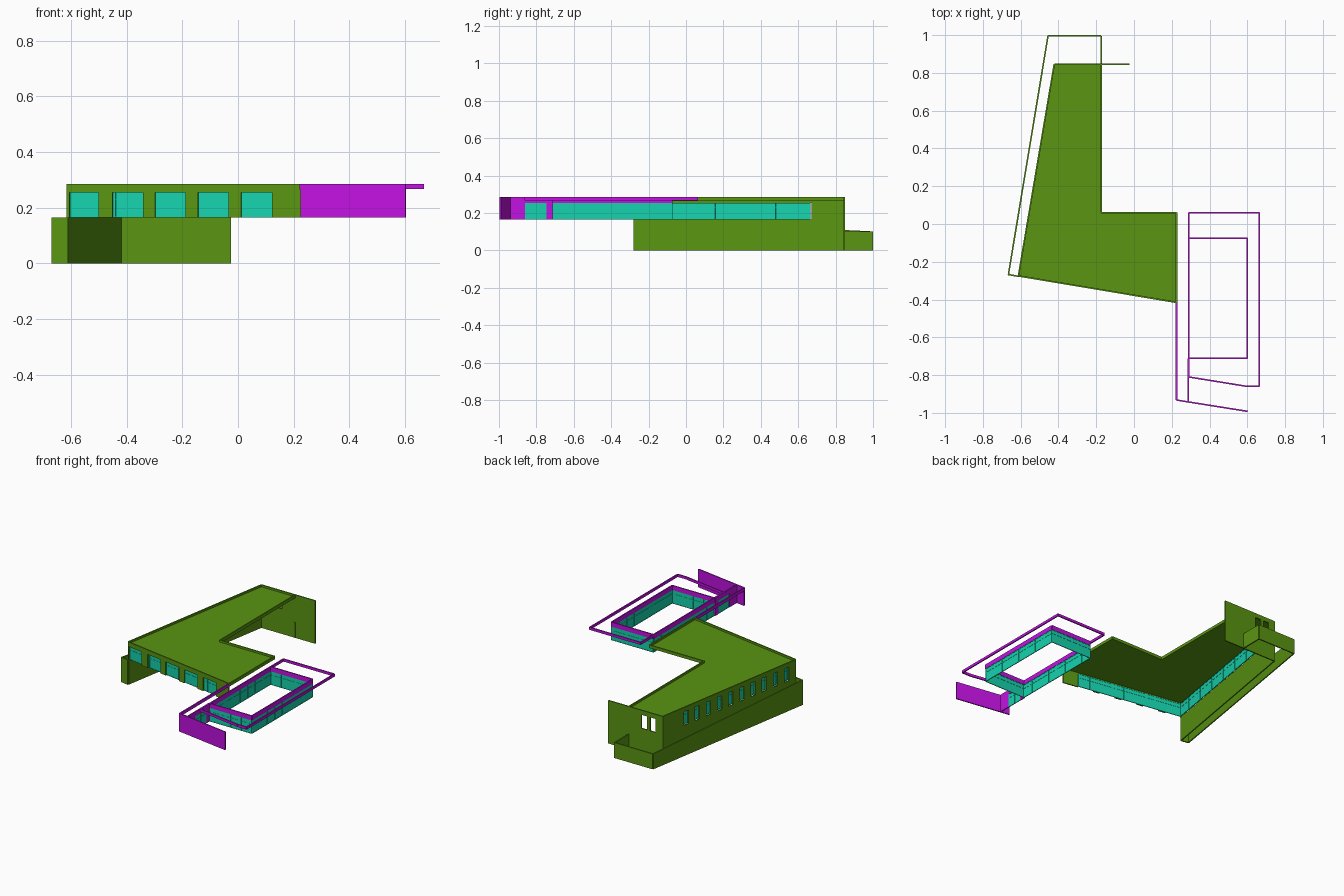
import bpy, bmesh
from mathutils import Vector

if "Cube" in bpy.data.objects:
    bpy.data.objects.remove(bpy.data.objects["Cube"])


def material(name, rgb):
    m = bpy.data.materials.new(name)
    m.diffuse_color = (*rgb, 1)
    m.use_nodes = True
    m.node_tree.nodes["Principled BSDF"].inputs["Base Color"].default_value = m.diffuse_color
    return m


GREEN = material("green", (0.10, 0.30, 0.006))
PURPLE = material("purple", (0.54, 0.006, 0.75))
TEAL = material("teal", (0.008, 0.65, 0.42))


def finish(name, bm, mat):
    bmesh.ops.recalc_face_normals(bm, faces=bm.faces)
    me = bpy.data.meshes.new(name)
    bm.to_mesh(me)
    bm.free()
    ob = bpy.data.objects.new(name, me)
    bpy.context.collection.objects.link(ob)
    me.materials.append(mat)
    return ob


def prism(bm, pts, z0, z1):
    """Extrude a plan polygon; z1 may be a list with one height per corner."""
    n = len(pts)
    tops = z1 if isinstance(z1, (list, tuple)) else [z1] * n
    lo = [bm.verts.new((p[0], p[1], z0)) for p in pts]
    hi = [bm.verts.new((p[0], p[1], h)) for p, h in zip(pts, tops)]
    bm.faces.new(lo[::-1])
    bm.faces.new(hi)
    for i in range(n):
        j = (i + 1) % n
        bm.faces.new((lo[i], lo[j], hi[j], hi[i]))


def strip(bm, p, q, z0, z1, t=0.008, s0=0, s1=None, z1_end=None):
    """Straight wall piece along p-q, between distances s0 and s1."""
    p, q = Vector(p), Vector(q)
    d = (q - p).normalized()
    n = Vector((-d.y, d.x)) * t / 2
    a, b = p + d * s0, (q if s1 is None else p + d * s1)
    e = z1 if z1_end is None else z1_end
    prism(bm, [a + n, a - n, b - n, b + n], z0, [z1, z1, e, e])


def wall(name, p, q, z0, z1, mat, holes=(), hz=(0.165, 0.255), t=0.008):
    """Wall with rectangular openings given as distance ranges."""
    bm = bmesh.new()
    if holes:
        strip(bm, p, q, hz[1], z1, t)
        if hz[0] > z0:
            strip(bm, p, q, z0, hz[0], t)
        at = 0
        for a, b in holes:
            strip(bm, p, q, *hz, t, at, a)
            at = b
        strip(bm, p, q, *hz, t, at)
    else:
        strip(bm, p, q, z0, z1, t)
    return finish(name, bm, mat)


def run(name, pts, z0, z1, mat, closed=False, t=0.008):
    bm = bmesh.new()
    for a, b in zip(pts, pts[1:] + (pts[:1] if closed else [])):
        strip(bm, a, b, z0, z1, t)
    return finish(name, bm, mat)


def glazing(name, p, q, step=0.08, z0=0.165, z1=0.255):
    """Thin glass band with a grid of mullions and rails."""
    bm = bmesh.new()
    strip(bm, p, q, z0, z1, 0.002)
    length = (Vector(q) - Vector(p)).length
    n = max(1, round(length / step))
    for i in range(n + 1):
        s = (length - 0.003) * i / n
        strip(bm, p, q, z0, z1, 0.005, s, s + 0.003)
    for z in (z0, z0 + 0.062, z1 - 0.003):
        strip(bm, p, q, z, z + 0.003, 0.005)
    return finish(name, bm, TEAL)


# Main roof slab with parapet rim
roof = [(-0.422, 0.847), (-0.174, 0.847), (-0.174, 0.06), (0.225, 0.06),
        (0.225, -0.415), (-0.612, -0.275)]
bm = bmesh.new()
prism(bm, roof, 0.265, 0.272)
finish("main_roof", bm, GREEN)
run("roof_parapet", roof, 0.265, 0.285, GREEN, closed=True)

# Front wall with five wide windows
fl, fr = (-0.612, -0.275), (0.225, -0.415)
k = 0.8486 / 0.837
front = [(-0.605, -0.5), (-0.45, -0.34), (-0.297, -0.187), (-0.143, -0.033), (0.012, 0.122)]
wall("front_wall", fl, fr, 0.165, 0.285, GREEN,
     [((a + 0.612) * k, (b + 0.612) * k) for a, b in front])
glazing("front_glass", (-0.602, -0.269), (0.123, -0.390))

# Long slanted side wall with narrow windows
sl = [0.197 + 0.0955 * i for i in range(10)]
wall("side_wall", (-0.422, 0.847), fl, 0, 0.285, GREEN, [(c - 0.019, c + 0.019) for c in sl])
glazing("side_glass", (-0.443, 0.665), (-0.600, -0.262), 0.048)

# Tall back wall with two windows
wall("back_wall", (-0.025, 0.847), (-0.422, 0.847), 0, 0.285, GREEN,
     [(0.243, 0.285), (0.307, 0.349)])

# Low terrace walls; the long one slopes
bm = bmesh.new()
strip(bm, (-0.665, -0.268), (-0.455, 0.997), 0, 0.165, z1_end=0.102)
finish("sloping_terrace_wall", bm, GREEN)
run("terrace_end_walls", [(-0.455, 0.996), (-0.174, 0.996), (-0.174, 0.842)], 0, 0.102, GREEN)
wall("terrace_front_cap", (-0.668, -0.267), (-0.612, -0.277), 0, 0.165, GREEN)

# Courtyard: glazed on four sides beneath a purple lintel
court = [(0.291, -0.712), (0.6, -0.712), (0.6, -0.075), (0.291, -0.075)]
run("courtyard_lintel", court, 0.255, 0.285, PURPLE, closed=True)
for i, side in enumerate(("front", "right", "back", "left")):
    glazing("courtyard_glass_" + side, court[i], court[(i + 1) % 4])

# Thin roof edge around the courtyard wing
run("wing_roof_edge", [(0.291, 0.06), (0.664, 0.06), (0.664, -0.86), (0.6, -0.86),
                       (0.291, -0.81)], 0.268, 0.285, PURPLE, closed=True)

# Free-standing front screen and the fascia joining it to the main roof
wall("front_screen", (0.225, -0.932), (0.602, -0.992), 0.165, 0.285, PURPLE)
run("entry_fascia", [(0.225, -0.415), (0.225, -0.932)], 0.265, 0.285, PURPLE)

# Entry wall with a glazed opening
wall("entry_wall", (0.288, -0.94), (0.288, -0.712), 0.165, 0.285, PURPLE, [(0.08, 0.193)])
glazing("entry_glass", (0.288, -0.86), (0.288, -0.747), 0.06)
